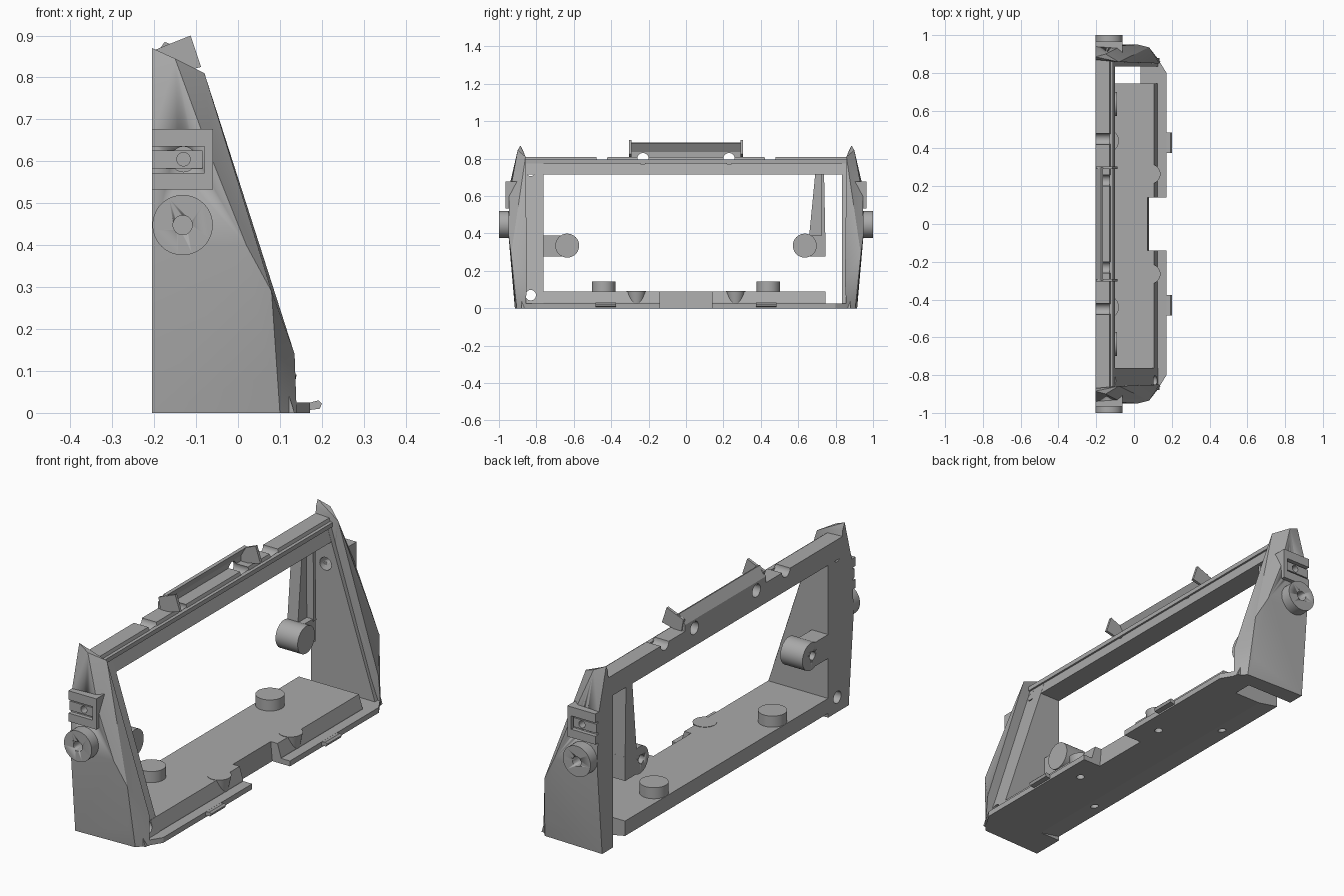
import bpy, bmesh, math
from mathutils import Matrix, Vector

if "Cube" in bpy.data.objects:
    bpy.data.objects.remove(bpy.data.objects["Cube"], do_unlink=True)

grey = bpy.data.materials.new("plain grey")
grey.use_nodes = True
grey.diffuse_color = (0.4, 0.4, 0.4, 1)
grey.node_tree.nodes["Principled BSDF"].inputs["Base Color"].default_value = (0.4, 0.4, 0.4, 1)


def finish(name, bm):
    bmesh.ops.recalc_face_normals(bm, faces=bm.faces)
    mesh = bpy.data.meshes.new(name)
    bm.to_mesh(mesh)
    bm.free()
    mesh.materials.append(grey)
    ob = bpy.data.objects.new(name, mesh)
    bpy.context.collection.objects.link(ob)
    return ob


def prism(name, pts, axis, a, b):
    """Extrude a 2D outline along an axis (x: yz points, y: xz, z: xy)."""
    def place(p, d):
        return {"x": (d, p[0], p[1]), "y": (p[0], d, p[1]), "z": (p[0], p[1], d)}[axis]
    bm = bmesh.new()
    low = [bm.verts.new(place(p, a)) for p in pts]
    high = [bm.verts.new(place(p, b)) for p in pts]
    bm.faces.new(low)
    bm.faces.new(high)
    for i in range(len(pts)):
        j = (i + 1) % len(pts)
        bm.faces.new((low[i], low[j], high[j], high[i]))
    return finish(name, bm)


def box(name, x, y, z):
    return prism(name, [(x[0], z[0]), (x[1], z[0]), (x[1], z[1]), (x[0], z[1])], "y", *y)


def cylinder(name, centre, axis, a, b, r, r2=None):
    """Round part whose ends lie at a and b on the axis."""
    bm = bmesh.new()
    bmesh.ops.create_cone(bm, cap_ends=True, segments=40, radius1=r,
                          radius2=r if r2 is None else r2, depth=abs(b - a))
    turn = {"x": Matrix.Rotation(math.pi / 2, 4, "Y"),
            "y": Matrix.Rotation(-math.pi / 2, 4, "X"), "z": Matrix()}[axis]
    spot = Vector(centre)
    spot["xyz".index(axis)] = (a + b) / 2
    bmesh.ops.transform(bm, matrix=Matrix.Translation(spot) @ turn, verts=bm.verts)
    ob = finish(name, bm)
    smooth(ob)
    return ob


def smooth(ob):
    bpy.ops.object.select_all(action="DESELECT")
    ob.select_set(True)
    bpy.context.view_layer.objects.active = ob
    bpy.ops.object.shade_smooth_by_angle(angle=math.radians(30))


def cut(ob, cutters):
    for c in cutters:
        c.hide_render = True
        mod = ob.modifiers.new("cut", "BOOLEAN")
        mod.operation, mod.solver, mod.object = "DIFFERENCE", "EXACT", c
        bpy.context.view_layer.objects.active = ob
        bpy.ops.object.modifier_apply(modifier=mod.name)
        bpy.data.objects.remove(c, do_unlink=True)


def hole(centre, axis, a, b, r):
    return cylinder("cutter", centre, axis, a, b, r)


BACK = -0.205

# Top bar with notches and through holes
bar = prism("top_bar", [(BACK, 0.715), (BACK, 0.81), (-0.13, 0.81), (-0.1, 0.715)],
            "y", -0.88, 0.87)
cut(bar, [hole((0, y, 0.81), "x", -0.3, 0, 0.03) for y in (-0.45, 0.45)]
    + [hole((0, y, 0.8), "x", -0.3, 0, 0.03) for y in (-0.23, 0.23)])
box("bar_front_lip", (-0.13, -0.11), (-0.87, 0.86), (0.775, 0.795))

# Raised flap on the bar with flared ends
flap = prism("top_flap", [(BACK, 0.8), (BACK, 0.84), (-0.175, 0.885),
                          (-0.163, 0.88), (-0.19, 0.835), (-0.19, 0.8)], "y", -0.3, 0.3)
cut(flap, [hole((0, y, 0.8), "x", -0.3, 0, 0.03) for y in (-0.23, 0.23)])
for s in (-1, 1):
    prism("flap_end", [(-0.2, 0.865), (-0.113, 0.9), (-0.088, 0.825), (-0.15, 0.81),
                       (-0.19, 0.81)], "y", s * 0.292, s * 0.305)

# Floor with centre notch
floor = prism("floor", [(BACK, 0.02), (BACK, 0.09), (0.107, 0.09), (0.125, 0.03),
                        (0.125, 0.0), (-0.1, 0.0)], "y", -0.8, 0.745)
notch = prism("cutter", [(0.072, 0.2), (0.072, 0.09), (0.09, -0.1), (0.3, -0.1), (0.3, 0.2)],
              "y", -0.14, 0.14)
cut(floor, [notch] + [hole((x, s * y, 0), "z", -0.05, 0.05, 0.018)
                      for s in (-1, 1) for x, y in ((-0.14, 0.44), (0.085, 0.27))])

for s in (-1, 1):
    # Front ledge, clips and pegs
    prism("front_ledge", [(0.1, s * 0.14), (0.172, s * 0.14), (0.172, s * 0.8),
                          (0.135, s * 0.86), (0.09, s * 0.9), (0.035, s * 0.9),
                          (0.035, s * 0.73), (0.1, s * 0.73)], "z", 0.0, 0.025)
    prism("ledge_clip", [(0.14, 0.003), (0.195, 0.01), (0.2, 0.022), (0.192, 0.03),
                         (0.14, 0.016)], "y", s * 0.375, s * 0.485)
    cylinder("front_peg", (0.088, s * 0.265, 0), "z", 0.022, 0.092, 0.038, 0.052)
    cylinder("floor_stud", (-0.142, s * 0.44, 0), "z", 0.08, 0.142, 0.062)

    # Sloped inner frame, wide at one end and thin at the other
    inner = 0.762 if s < 0 else 0.835
    frame = prism("end_frame", [(BACK, 0), (0.135, 0), (-0.13, 0.81), (BACK, 0.81)],
                  "y", s * inner, s * 0.88)
    if s < 0:
        cut(frame, [hole((0, -0.83, z), "x", -0.4, 0.4, 0.028) for z in (0.07, 0.735)])
    else:
        cut(frame, [hole((-0.13, 0, 0.605), "y", 0.8, 0.95, 0.03)])

    # Bulged outer shell of the end wall
    bm = bmesh.new()
    for x, y, z in [(BACK, 0.858, 0), (0.14, 0.858, 0), (0.135, 0.85, 0.14),
                    (-0.08, 0.858, 0.81), (BACK, 0.87, 0.84), (BACK, 0.885, 0.87),
                    (-0.15, 0.9, 0.845), (BACK, 0.945, 0.65), (-0.06, 0.945, 0.6),
                    (BACK, 0.95, 0.4), (0.02, 0.95, 0.4), (0.08, 0.935, 0.29),
                    (0.075, 0.92, 0.09), (0.1, 0.905, 0), (BACK, 0.915, 0)]:
        bm.verts.new((x, s * y, z))
    res = bmesh.ops.convex_hull(bm, input=bm.verts)
    loose = [v for v in bm.verts if not v.link_faces]
    bmesh.ops.delete(bm, geom=loose, context="VERTS")
    shell = finish("end_shell", bm)
    smooth(shell)
    cut(shell, [hole((-0.13, 0, 0.605), "y", s * 0.8, s * 1.05, 0.03)] if s > 0 else
        [hole((-0.13, 0, 0.605), "y", -0.9, -1.05, 0.03)])

    # Round hub
    hub = cylinder("hub", (-0.132, 0, 0.448), "y", s * 0.93, s * 1.0, 0.072)
    cut(hub, [hole((-0.132, 0, 0.448), "y", s * 0.95, s * 1.1, 0.023)])

    # Slotted bracket above the hub
    box("bracket_top", (BACK, -0.06), (s * 0.9, s * 0.966), (0.635, 0.677))
    box("bracket_bottom", (BACK, -0.06), (s * 0.9, s * 0.966), (0.533, 0.572))
    box("bracket_side", (-0.08, -0.06), (s * 0.9, s * 0.966), (0.56, 0.65))
    tongue = box("bracket_tongue", (BACK, -0.085), (s * 0.92, s * 0.958), (0.583, 0.626))
    cut(tongue, [hole((-0.13, 0, 0.605), "y", s * 0.8, s * 1.1, 0.016)])

    # Inner bosses on short arms
    y = s * 0.635
    boss = cylinder("inner_boss", (0, y, 0.335), "x", BACK, -0.09, 0.064)
    cut(boss, [hole((0, y - 0.01, 0.335), "x", -0.3, -0.13, 0.02)])
    arm = box("boss_arm", (BACK, -0.12), (y, s * (0.77 if s < 0 else 0.745)), (0.278, 0.39))
    cut(arm, [hole((0, y, 0.335), "x", -0.4, 0.1, 0.06)])

# Hanging post that carries the free boss
prism("hanging_post", [(0.658, 0.38), (0.745, 0.38), (0.738, 0.73), (0.692, 0.73)],
      "x", BACK, -0.15)
prism("post_rib", [(0.725, 0.38), (0.745, 0.38), (0.738, 0.73), (0.722, 0.73)],
      "x", -0.16, -0.115)
